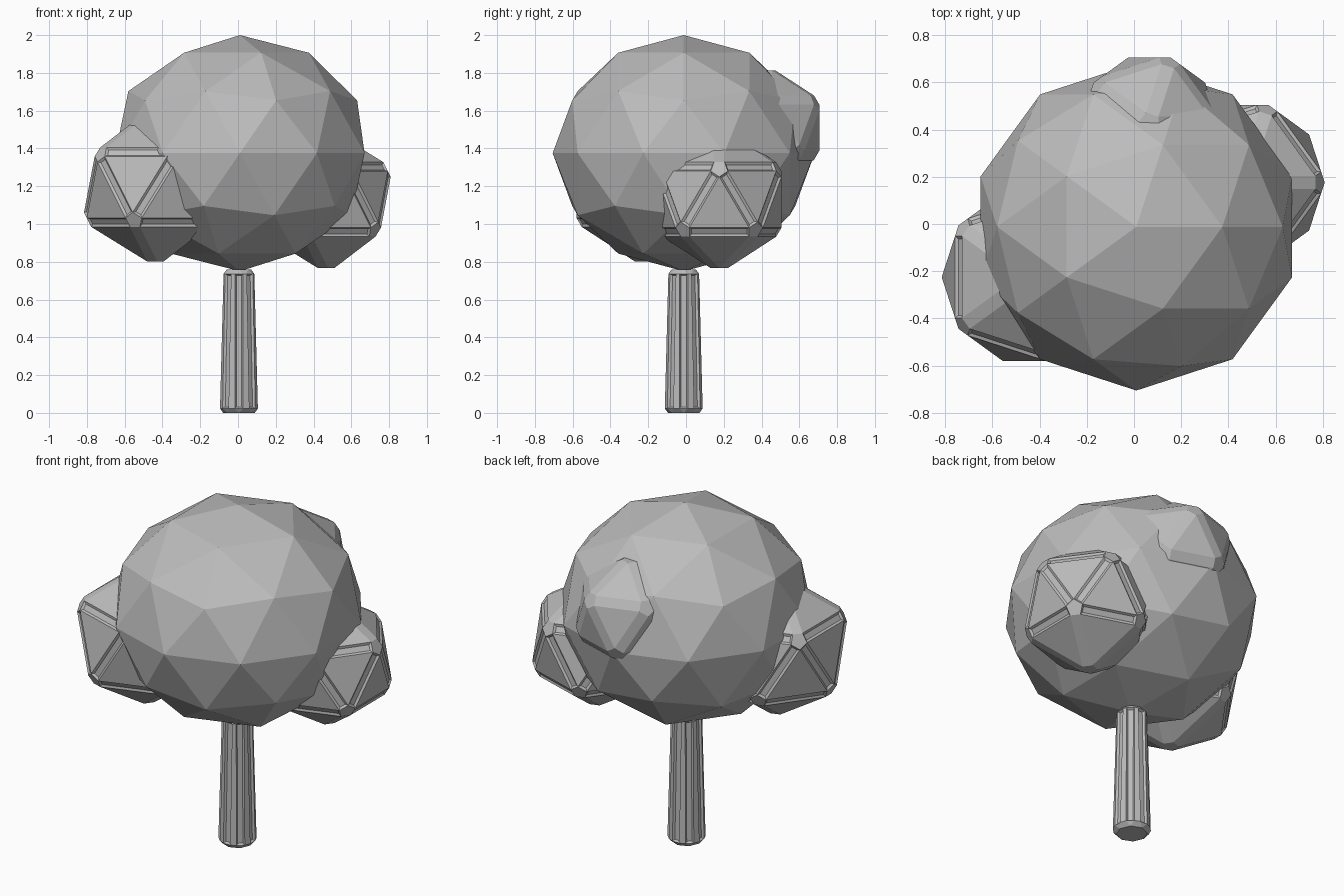
import bpy, bmesh, math
from mathutils import Matrix

if "Cube" in bpy.data.objects:
    bpy.data.objects.remove(bpy.data.objects["Cube"])

grey = bpy.data.materials.new("plain grey")
grey.diffuse_color = (0.5, 0.5, 0.5, 1)
grey.use_nodes = True
grey.node_tree.nodes["Principled BSDF"].inputs["Base Color"].default_value = grey.diffuse_color


def finish(bm, name, loc):
    """Turn a bmesh into a named flat-shaded object."""
    bmesh.ops.recalc_face_normals(bm, faces=bm.faces)
    me = bpy.data.meshes.new(name)
    bm.to_mesh(me)
    bm.free()
    me.materials.append(grey)
    ob = bpy.data.objects.new(name, me)
    ob.location = loc
    bpy.context.collection.objects.link(ob)
    return ob


def bevel(bm, width):
    bmesh.ops.bevel(bm, geom=bm.edges[:], offset=width, offset_type='OFFSET',
                    segments=1, profile=0.5, affect='EDGES')
    bm.normal_update()


def groove(bm, faces, thickness, depth):
    """Sink a shallow channel into each bevel strip."""
    bmesh.ops.inset_individual(bm, faces=faces, thickness=thickness,
                               depth=-depth, use_even_offset=True)


# Main crown: faceted ball, slightly flattened
bm = bmesh.new()
bmesh.ops.create_icosphere(bm, subdivisions=2, radius=1,
                           matrix=Matrix.Diagonal((0.694, 0.694, 0.625, 1)))
finish(bm, "crown", (0.01, -0.012, 1.375))


# Side clumps: bevelled twenty-sided balls, two with channelled edges
def clump(name, loc, r, channelled):
    bm = bmesh.new()
    bmesh.ops.create_icosphere(bm, subdivisions=1, radius=r)
    bevel(bm, 0.03)
    if channelled:
        strips = [f for f in bm.faces if len(f.verts) == 4
                  and abs(f.calc_center_median().z) < 0.55 * r]
        groove(bm, strips, 0.012, 0.009)
    finish(bm, name, loc)


clump("left_clump", (-0.442, -0.225, 1.195), 0.43, True)
clump("right_clump", (0.462, 0.176, 1.13), 0.40, True)
clump("back_clump", (0.065, 0.427, 1.51), 0.34, False)

# Trunk: tapered eight-sided post, bevelled, with fluted corners
bm = bmesh.new()
bmesh.ops.create_cone(bm, cap_ends=True, segments=8, radius1=0.11,
                      radius2=0.09, depth=0.76)
bevel(bm, 0.024)
flutes = []
for f in bm.faces:
    if len(f.verts) == 4 and abs(f.normal.z) < 0.2:
        turn = math.atan2(f.normal.y, f.normal.x) / (math.pi / 4)
        if abs(turn - round(turn)) < 0.2:
            flutes.append(f)
groove(bm, flutes, 0.008, 0.012)
finish(bm, "trunk", (0.005, -0.012, 0.38))
